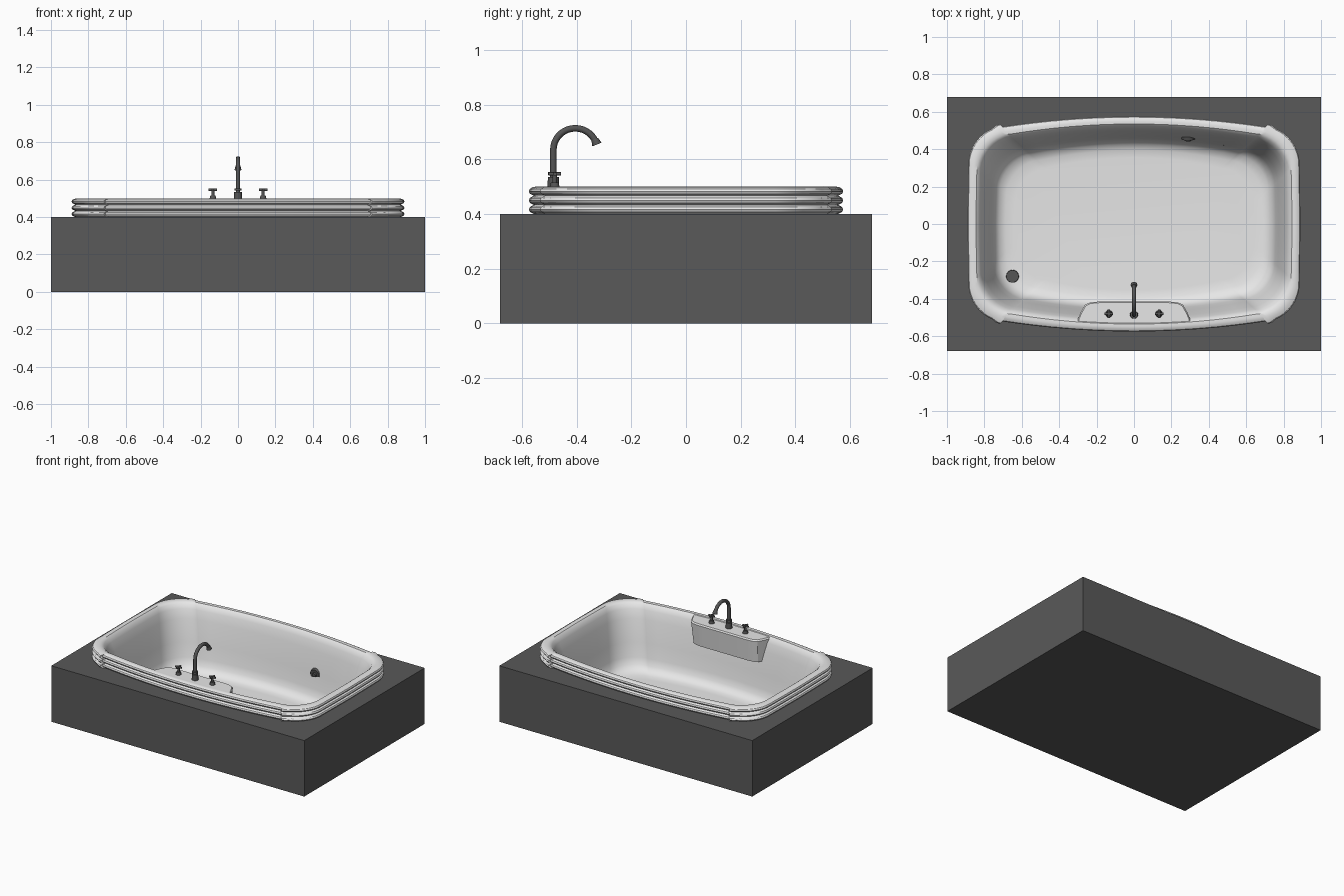
import bpy, bmesh, math
from mathutils import Vector

cube = bpy.data.objects.get("Cube")
if cube:
    bpy.data.objects.remove(cube)


def material(name, value):
    m = bpy.data.materials.new(name)
    m.use_nodes = True
    colour = (value, value, value, 1)
    m.diffuse_color = colour
    m.node_tree.nodes["Principled BSDF"].inputs["Base Color"].default_value = colour
    return m


STONE = material("dark grey surround", 0.1)
WHITE = material("white enamel", 0.8)
METAL = material("dark metal", 0.09)


def finish(name, bm, mat, smooth=True):
    bmesh.ops.recalc_face_normals(bm, faces=bm.faces[:])
    mesh = bpy.data.meshes.new(name)
    bm.to_mesh(mesh)
    bm.free()
    mesh.materials.append(mat)
    ob = bpy.data.objects.new(name, mesh)
    bpy.context.collection.objects.link(ob)
    bpy.ops.object.select_all(action='DESELECT')
    ob.select_set(True)
    bpy.context.view_layer.objects.active = ob
    if smooth:
        bpy.ops.object.shade_smooth_by_angle(angle=math.radians(32))
    return ob


def loft(name, rings, mat, caps=(True, True), smooth=True):
    bm = bmesh.new()
    loops = [[bm.verts.new(p) for p in ring] for ring in rings]
    for a, b in zip(loops, loops[1:]):
        for i in range(len(a)):
            j = (i + 1) % len(a)
            bm.faces.new((a[i], a[j], b[j], b[i]))
    if caps[0]:
        bm.faces.new(loops[0][::-1])
    if caps[1]:
        bm.faces.new(loops[-1])
    return finish(name, bm, mat, smooth)


def rod(name, p, q, r1, r2=None, sides=20):
    # Tapered cylinder from p to q
    p, q = Vector(p), Vector(q)
    bm = bmesh.new()
    bmesh.ops.create_cone(bm, cap_ends=True, segments=sides, radius1=r1,
                          radius2=r1 if r2 is None else r2, depth=(q - p).length)
    turn = (q - p).to_track_quat('Z', 'Y').to_matrix().to_4x4()
    bm.transform(turn)
    bmesh.ops.translate(bm, verts=bm.verts[:], vec=(p + q) / 2)
    return finish(name, bm, METAL)


def tub_ring(inset, z, joint=0.0):
    # Bowed long sides, rounded corners, nearly straight ends
    hx, hy = 0.89 - 1.12 * inset, 0.575 - inset
    cx, bow, ry = hx - 0.18, 0.055, 0.19
    quarter = []
    for i in range(9):
        t = i / 8
        quarter.append((cx * t, hy - bow * t * t))
    top = hy - bow
    quarter += [(cx + 0.008, top + joint), (cx + 0.028, top + 0.6 * joint - 0.002)]
    for i in range(2, 11):
        a = math.radians(90 - 9 * i)
        quarter.append((cx + 0.175 * math.cos(a) ** 1.1,
                        top - ry + ry * max(math.sin(a), 0) ** 1.1))
    quarter += [(hx - 0.002, (top - ry) / 2), (hx, 0)]
    mirror = [(x, -y) for x, y in quarter[-2::-1]]
    half = quarter + mirror
    pts = half + [(-x, y) for x, y in half[-2:0:-1]]
    return [(x, y, z) for x, y in pts]


# Surround with a cavity for the tub
box = [(-1, -0.68), (1, -0.68), (1, 0.68), (-1, 0.68)]
surround = loft("surround", [[(x, y, z) for x, y in box] for z in (0, 0.4)],
                STONE, smooth=False)
cutter = loft("cavity_cutter", [tub_ring(0.025, 0.03), tub_ring(0.025, 0.6)], STONE)
cutter.hide_render = True
cut = surround.modifiers.new("cavity", 'BOOLEAN')
cut.operation, cut.solver, cut.object = 'DIFFERENCE', 'EXACT', cutter
bpy.context.view_layer.objects.active = surround
bpy.ops.object.modifier_apply(modifier="cavity")
bpy.data.objects.remove(cutter)

# Tub shell: three rounded bands outside, rolled lip, sloping wall, floor
rings = []
for band in range(3):
    base = 0.4 + 0.0333 * band
    for inset, dz in ((0.018, 0), (0.004, 0.007), (0, 0.016), (0.004, 0.025), (0.014, 0.031)):
        rings.append(tub_ring(inset, base + dz, 0.014))
for inset, z in ((0.026, 0.5), (0.04, 0.499), (0.052, 0.488), (0.064, 0.46),
                 (0.078, 0.4), (0.104, 0.25), (0.118, 0.15), (0.13, 0.105),
                 (0.15, 0.076), (0.18, 0.063), (0.22, 0.06)):
    rings.append(tub_ring(inset, z))
loft("tub", rings, WHITE, caps=(False, True))

# Tap shelf on the front wall
right = [(0.31, -0.53), (0.285, -0.47), (0.262, -0.43), (0.235, -0.417), (0.19, -0.413)]
plan = right + [(-x, y) for x, y in right[::-1]]


def shelf_ring(z, push, shrink=1.0):
    return [(x * shrink, max(y - push, -0.535), z) for x, y in plan]


loft("tap_shelf", [shelf_ring(0.33, 0.02, 0.97), shelf_ring(0.485, 0.002),
                   shelf_ring(0.495, 0.008, 0.985)], WHITE)

# Spout
SY = -0.485
rod("spout_base", (0, SY, 0.49), (0, SY, 0.535), 0.022, 0.02)
rod("spout_collar", (0, SY, 0.543), (0, SY, 0.554), 0.02)
curve = bpy.data.curves.new("spout", 'CURVE')
curve.dimensions = '3D'
curve.bevel_depth = 0.012
curve.bevel_resolution = 4
curve.use_fill_caps = True
path = [(SY, 0.5), (SY, 0.635)]
for i in range(17):
    a = math.radians(180 - 10 * i)
    path.append((SY + 0.08 + 0.08 * math.cos(a), 0.635 + 0.078 * math.sin(a)))
spline = curve.splines.new('POLY')
spline.points.add(len(path) - 1)
for point, (y, z) in zip(spline.points, path):
    point.co = (0, y, z, 1)
spline.use_smooth = True
curve.materials.append(METAL)
spout = bpy.data.objects.new("spout", curve)
bpy.context.collection.objects.link(spout)
end = path[-1]
rod("spout_tip", (0, end[0] - 0.004, end[1] + 0.012),
    (0, end[0] + 0.004, end[1] - 0.008), 0.013, 0.018)

# Cross-handled taps
for side, x in (("left", 0.134), ("right", -0.134)):
    y = -0.48
    rod(side + "_tap_base", (x, y, 0.49), (x, y, 0.515), 0.02, 0.014)
    rod(side + "_tap_stem", (x, y, 0.51), (x, y, 0.554), 0.008)
    for k, (dx, dy) in enumerate(((0.023, 0), (0, 0.023))):
        rod(f"{side}_tap_arm_{k + 1}", (x - dx, y - dy, 0.546),
            (x + dx, y + dy, 0.546), 0.0065, sides=12)

# Drain and overflow fittings
rod("floor_drain", (-0.65, -0.28, 0.055), (-0.65, -0.28, 0.088), 0.035, 0.033, 24)
rod("overflow_plate", (0.29, 0.478, 0.253), (0.29, 0.452, 0.249), 0.04, 0.036, 24)
rod("overflow_knob", (0.29, 0.46, 0.25), (0.29, 0.442, 0.248), 0.016, 0.013)
rod("water_jet", (0.495, 0.45, 0.152), (0.495, 0.422, 0.148), 0.025, 0.022)
